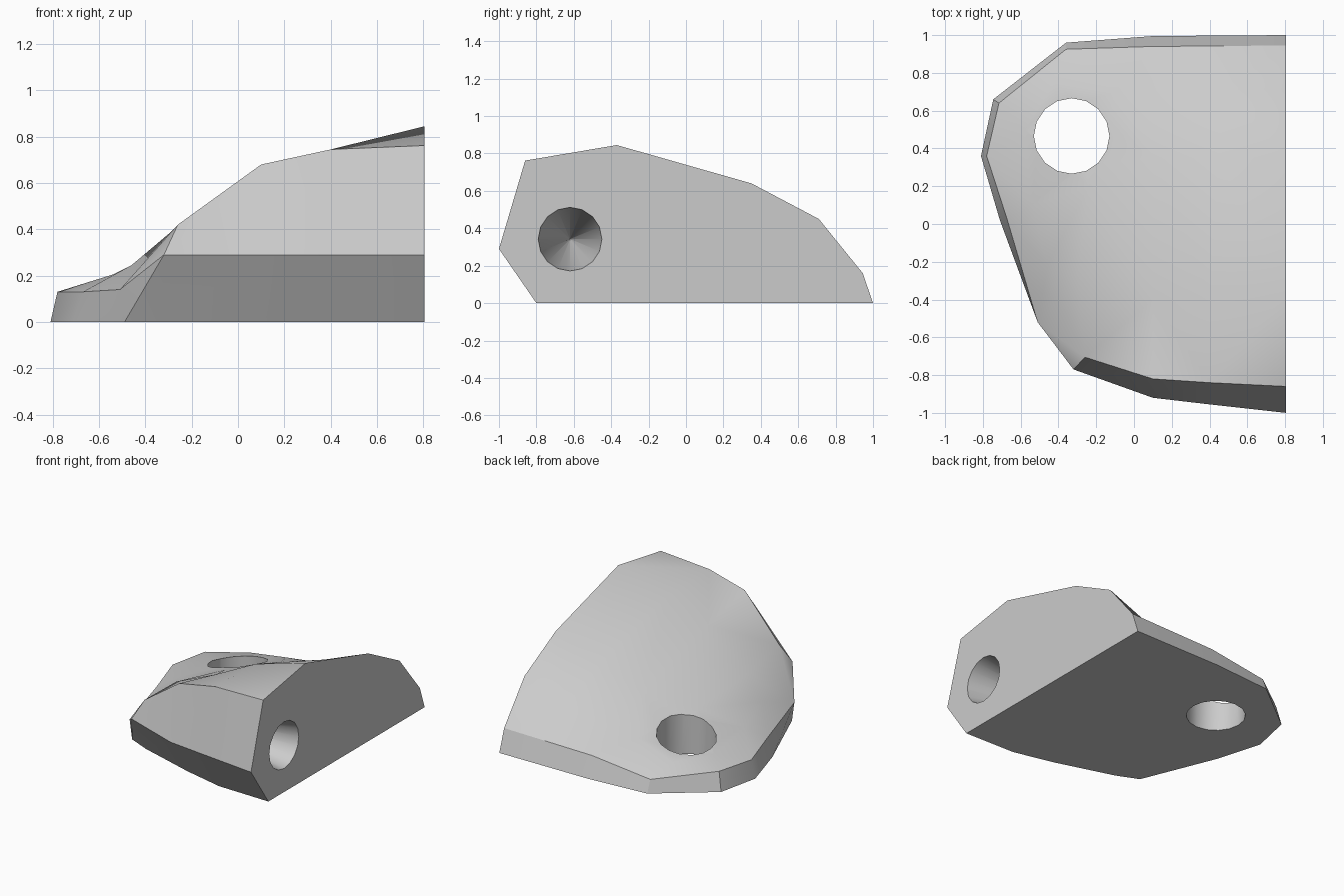
import bpy
import bmesh
import math
from mathutils import Vector
from mathutils.geometry import delaunay_2d_cdt

default_cube = bpy.data.objects.get("Cube")
if default_cube:
    bpy.data.objects.remove(default_cube, do_unlink=True)

END = 0.805  # position of the flat cut end

# Single matte grey for the whole body
grey = bpy.data.materials.new("light_grey")
grey.use_nodes = True
grey_value = (0.6, 0.6, 0.6, 1)
grey.diffuse_color = grey_value
grey.node_tree.nodes["Principled BSDF"].inputs["Base Color"].default_value = grey_value

# Upper rim, split into front crest, side and back edge, and cut end
front_crest = [(END, -.86, .762), (.4, -.84, .745), (.1, -.82, .68), (-.26, -.705, .42), (-.51, -.52, .14)]
side_rim = [(-.67, .02, .13), (-.78, .36, .13), (-.715, .64, .135),
            (-.36, .925, .09), (.1, .94, .147), (END, .945, .16)]
end_profile = [(END, .71, .45), (END, .35, .64), (END, -.37, .845)]

# Outward bulge under the front crest, and the outline on the ground
front_belly = [(END, -1, .29), (.4, -.955, .29), (.1, -.92, .29), (-.32, -.77, .29)]
front_base = [(END, -.8), (.4, -.79), (.1, -.72), (-.33, -.59), (-.49, -.52)]
side_base = [(-.71, .02), (-.81, .36), (-.745, .66), (-.36, .96), (.1, .995), (END, 1)]

# Inner points of the dished upper surface
dish = [(.4, -.37, .73), (.45, .35, .5), (.47, .71, .31),
        (.1, -.4, .585), (.1, .35, .39), (.1, .71, .25),
        (-.3, -.28, .38), (-.24, .2, .3), (-.1, .7, .235),
        (-.46, -.22, .245), (-.54, .1, .205), (-.58, .5, .17), (-.42, .75, .165)]


def strip(bm, upper, lower):
    """Join two matching rows of vertices with quads."""
    for i in range(len(upper) - 1):
        bm.faces.new((upper[i], upper[i + 1], lower[i + 1], lower[i]))


def build_body():
    bm = bmesh.new()

    def add(points):
        return [bm.verts.new((*p, 0) if len(p) == 2 else p) for p in points]

    crest, rim, profile = add(front_crest), add(side_rim), add(end_profile)
    belly, fbase, sbase = add(front_belly), add(front_base), add(side_base)
    inner = add(dish)

    # Upper surface, triangulated inside the rim
    outline = crest + rim + profile
    top = outline + inner
    flat = [Vector(v.co.xy) for v in top]
    result = delaunay_2d_cdt(flat, [], [list(range(len(outline)))], 1, 1e-5)
    faces, source = result[2], result[3]
    for face in faces:
        bm.faces.new([top[source[i][0]] for i in face])

    # Front facets, low side wall, cut end and underside
    strip(bm, crest[:-1], belly)
    strip(bm, belly, fbase[:-1])
    bm.faces.new((crest[-2], crest[-1], belly[-1]))
    bm.faces.new((belly[-1], crest[-1], fbase[-1]))
    bm.faces.new((belly[-1], fbase[-1], fbase[-2]))
    strip(bm, crest[-1:] + rim, fbase[-1:] + sbase)
    bm.faces.new([sbase[-1], rim[-1]] + profile + [crest[0], belly[0], fbase[0]])
    bm.faces.new(fbase + sbase)
    bmesh.ops.recalc_face_normals(bm, faces=bm.faces)

    mesh = bpy.data.meshes.new("wedge_body")
    bm.to_mesh(mesh)
    bm.free()
    body = bpy.data.objects.new("wedge_body", mesh)
    bpy.context.collection.objects.link(body)
    mesh.materials.append(grey)
    return body


def drill(body, radius, tip_radius, length, center, rotation):
    """Cut a round or tapering hole and discard the cutter."""
    bpy.ops.mesh.primitive_cone_add(vertices=16, radius1=radius, radius2=tip_radius,
                                    depth=length, location=center, rotation=rotation)
    cutter = bpy.context.object
    cutter.hide_render = True
    cutter.data.materials.append(grey)
    cut = body.modifiers.new("hole", "BOOLEAN")
    cut.operation = "DIFFERENCE"
    cut.solver = "EXACT"
    cut.object = cutter
    bpy.context.view_layer.objects.active = body
    bpy.ops.object.modifier_apply(modifier=cut.name)
    bpy.data.objects.remove(cutter, do_unlink=True)


body = build_body()
# Through hole in the low pad, tapering socket in the cut end
drill(body, .2, .2, 2, (-.33, .466, 0), (0, 0, 0))
socket_depth = .95
overlap = .01
drill(body, .172, .004, socket_depth, (END + overlap - socket_depth / 2, -.62, .342),
      (0, -math.pi / 2, 0))

bpy.ops.object.select_all(action="DESELECT")
body.select_set(True)
bpy.context.view_layer.objects.active = body
bpy.ops.object.shade_smooth_by_angle(angle=math.radians(30))
